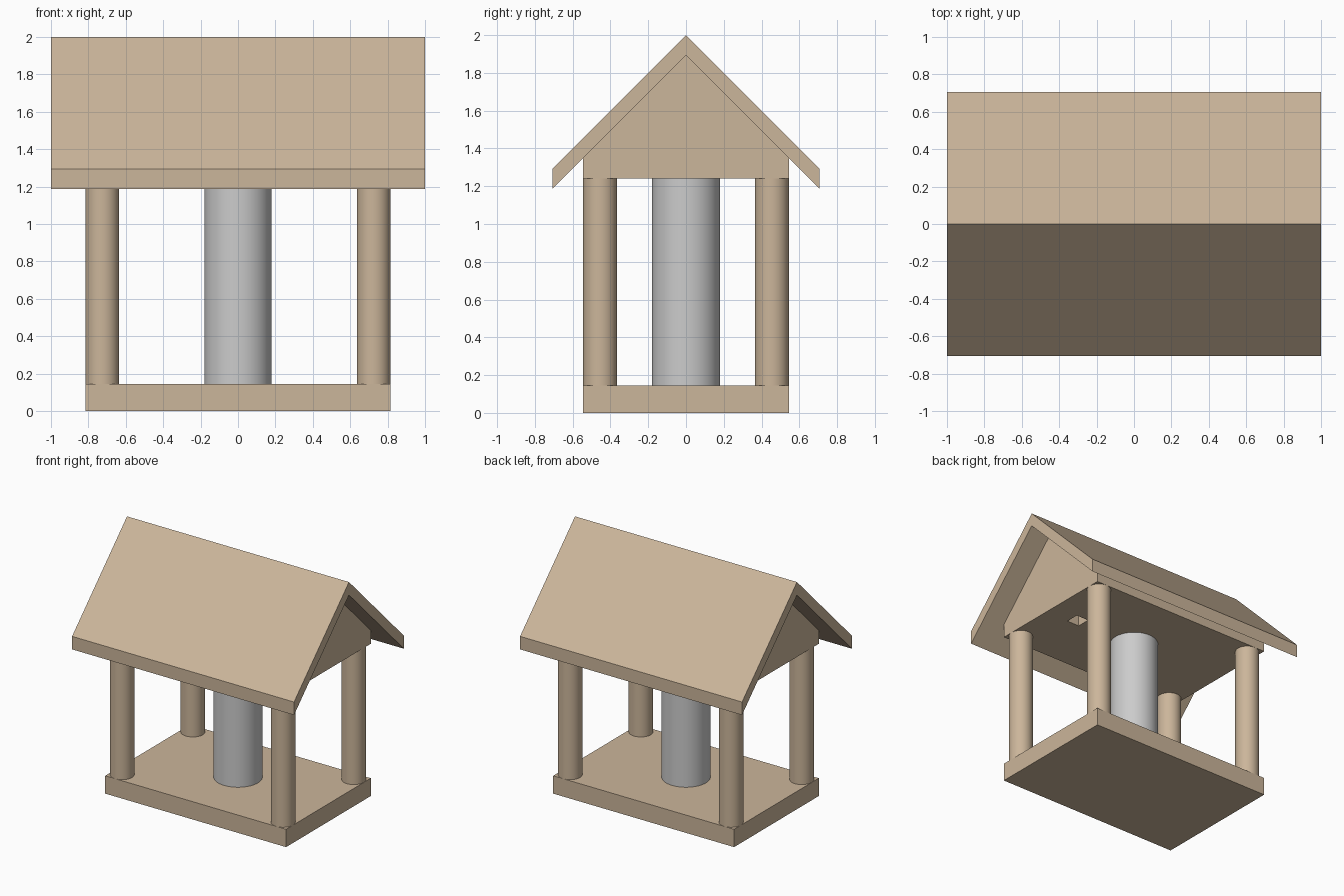
import bpy, math

if "Cube" in bpy.data.objects:
    bpy.data.objects.remove(bpy.data.objects["Cube"])


def material(name, rgb):
    m = bpy.data.materials.new(name)
    m.diffuse_color = (*rgb, 1)
    m.use_nodes = True
    m.node_tree.nodes["Principled BSDF"].inputs["Base Color"].default_value = m.diffuse_color
    return m


WOOD = material("pale_wood", (0.60, 0.465, 0.325))
GREY = material("light_grey", (0.60, 0.60, 0.60))

BASE_X, BASE_Y, BASE_H = 0.815, 0.545, 0.145   # half sizes and thickness of the tray
CEILING, RIDGE, EAVE_Y = 1.24, 2.0, 0.707      # roof heights and half depth
BOARD = 0.106                                  # vertical thickness of roof boards
POST_R, TUBE_R = 0.09, 0.18


def box(name, center, size, mat):
    bpy.ops.mesh.primitive_cube_add(size=1, location=center)
    o = bpy.context.object
    o.name, o.scale = name, size
    bpy.ops.object.transform_apply(location=False, rotation=False, scale=True)
    o.data.materials.append(mat)
    return o


def column(name, x, y, radius, mat):
    bpy.ops.mesh.primitive_cylinder_add(
        vertices=48, radius=radius, depth=CEILING - BASE_H,
        location=(x, y, (CEILING + BASE_H) / 2))
    o = bpy.context.object
    o.name = name
    o.data.materials.append(mat)
    bpy.ops.object.shade_smooth_by_angle(angle=math.radians(30))
    return o


def prism(name, profile, half_x, mat):
    """Extrude a (y, z) outline, listed counter-clockwise seen from +x, along x."""
    n = len(profile)
    verts = [(x, y, z) for x in (-half_x, half_x) for y, z in profile]
    faces = [tuple(reversed(range(n))), tuple(range(n, 2 * n))]
    faces += [(i, (i + 1) % n, n + (i + 1) % n, n + i) for i in range(n)]
    mesh = bpy.data.meshes.new(name)
    mesh.from_pydata(verts, [], faces)
    mesh.materials.append(mat)
    o = bpy.data.objects.new(name, mesh)
    bpy.context.collection.objects.link(o)
    return o


# Tray, corner posts and central seed tube
box("base_tray", (0, 0, BASE_H / 2), (2 * BASE_X, 2 * BASE_Y, BASE_H), WOOD)
for sx, side in ((-1, "left"), (1, "right")):
    for sy, end in ((-1, "front"), (1, "back")):
        column(f"post_{end}_{side}", sx * (BASE_X - POST_R), sy * (BASE_Y - POST_R), POST_R, WOOD)
column("seed_tube", 0, 0, TUBE_R, GREY)

# Solid gable block under the roof, with a square socket in its underside
inner = RIDGE - BOARD
gable = prism("gable_block", [(-BASE_Y, CEILING), (BASE_Y, CEILING),
                              (BASE_Y, inner - BASE_Y), (0, inner),
                              (-BASE_Y, inner - BASE_Y)], BASE_X, WOOD)
cutter = box("socket_cutter", (0.55, 0, CEILING + 0.05), (0.11, 0.11, 0.3), WOOD)
cutter.hide_render = True
cutter.display_type = 'WIRE'
cut = gable.modifiers.new("socket", 'BOOLEAN')
cut.operation, cut.object, cut.solver = 'DIFFERENCE', cutter, 'EXACT'

# Pitched roof with plumb-cut eaves
eave = RIDGE - EAVE_Y
prism("roof", [(0, RIDGE), (-EAVE_Y, eave), (-EAVE_Y, eave - BOARD), (0, inner),
               (EAVE_Y, eave - BOARD), (EAVE_Y, eave)], 1.0, WOOD)
